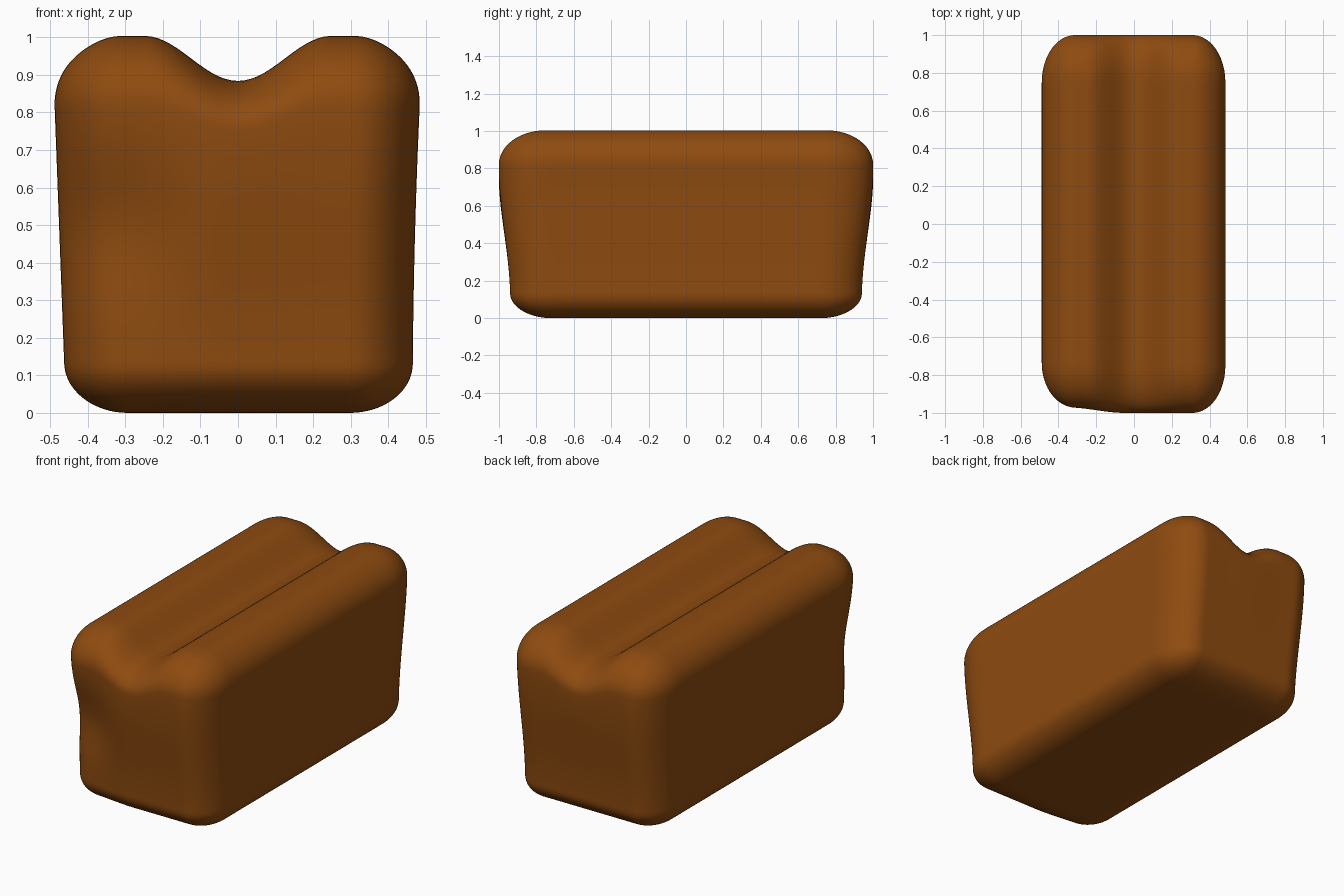
import bpy, bmesh, math

cube = bpy.data.objects.get("Cube")
if cube:
    bpy.data.objects.remove(cube, do_unlink=True)


def smooth(a, b, t):
    t = max(0.0, min(1.0, (t - a) / (b - a)))
    return t * t * (3 - 2 * t)


def round_box(p):
    """Map a unit-cube surface point to a box with soft, elliptical edges."""
    half = (0.5, 1.0, 0.5)
    radius = (0.18, 0.25, 0.18 if p.z > 0 else 0.13)
    pos = [p[i] * half[i] for i in range(3)]
    core = [max(radius[i] - half[i], min(half[i] - radius[i], pos[i])) for i in range(3)]
    d = [(pos[i] - core[i]) / radius[i] for i in range(3)]
    length = math.sqrt(sum(c * c for c in d))
    k = max(abs(c) for c in d) / length if length > 0 else 0
    return [core[i] + d[i] * radius[i] * k for i in range(3)]


def loaf_shape(p):
    x, y, z = round_box(p)
    z += 0.5
    # Sides lean outward towards the top
    half_width = 0.458 + 0.037 * z if x < 0 else 0.465 + 0.028 * z * z
    x *= half_width / 0.5
    # Ends lean outward, with a dent in the right side of the front
    end = 0.94 + 0.06 * smooth(0.1, 0.8, z)
    if y < 0:
        hollow = 0.025 + 0.05 * math.exp(-((z - 0.5) / 0.2) ** 2)
        end -= hollow * smooth(0.05, 0.35, -x)
    weight = smooth(0.4, 1.0, abs(y))
    y *= 1 + (end - 1) * weight
    # Twin crown with a central valley
    drop = 0.12 * math.cos(math.pi * x / 0.5) ** 2 if abs(x) < 0.25 else 0.0
    drop += 0.012 * smooth(0.3, 0.45, abs(x))
    z += (0.004 - drop) * z ** 3
    return x, y, z


# Loaf body
bm = bmesh.new()
bmesh.ops.create_cube(bm, size=2)
bmesh.ops.subdivide_edges(bm, edges=bm.edges[:], cuts=55, use_grid_fill=True)
for v in bm.verts:
    v.co = loaf_shape(v.co)
for f in bm.faces:
    f.smooth = True
mesh = bpy.data.meshes.new("bread_loaf")
bm.to_mesh(mesh)
bm.free()
loaf = bpy.data.objects.new("bread_loaf", mesh)
bpy.context.collection.objects.link(loaf)

# Crust colour
crust = bpy.data.materials.new("crust_brown")
crust.use_nodes = True
colour = (0.27, 0.07, 0.005, 1)
crust.diffuse_color = colour
crust.node_tree.nodes["Principled BSDF"].inputs["Base Color"].default_value = colour
mesh.materials.append(crust)
